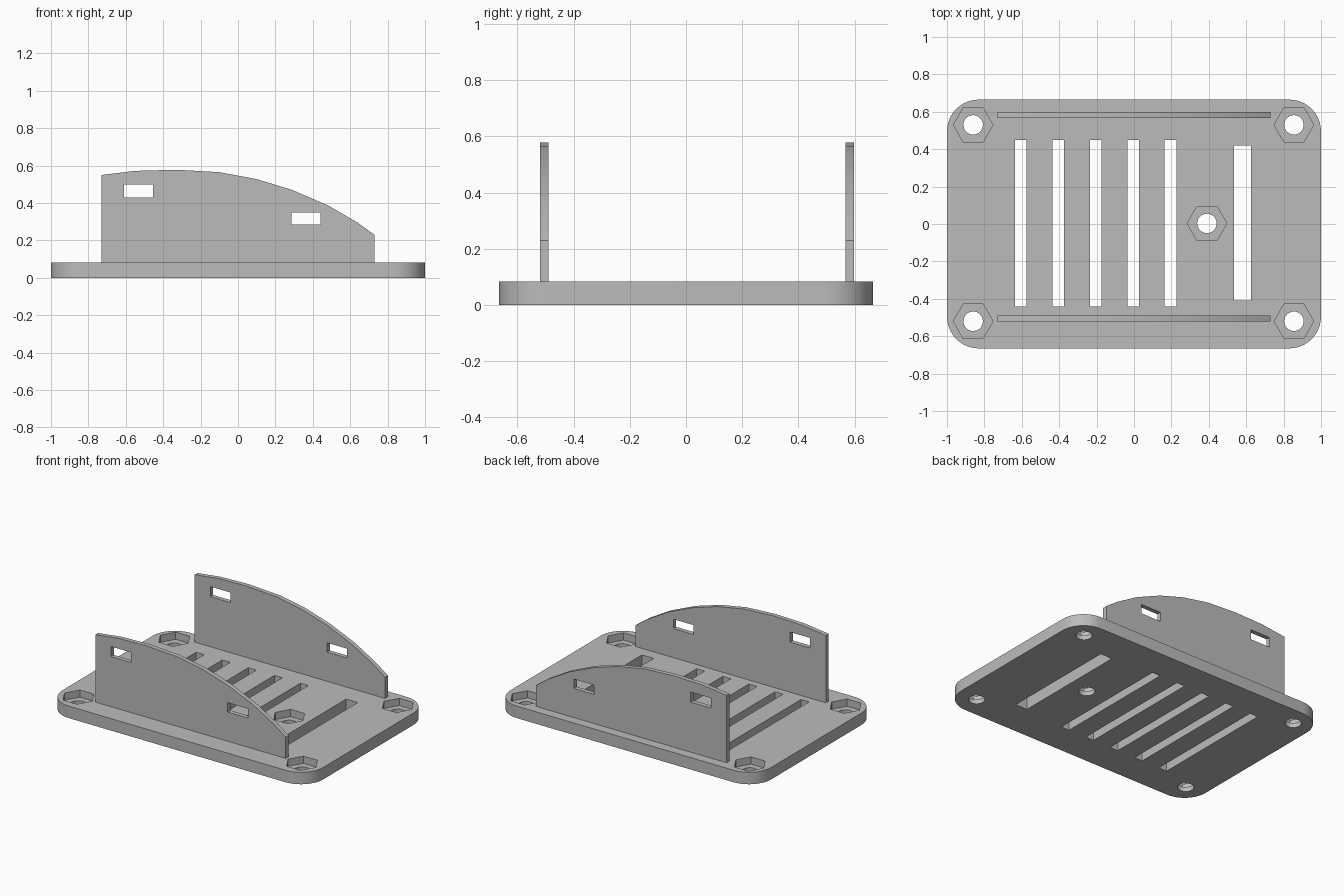
import bpy, bmesh
from math import radians, sin, cos, tau, pi
from mathutils import Vector

if "Cube" in bpy.data.objects:
    bpy.data.objects.remove(bpy.data.objects["Cube"], do_unlink=True)

grey = bpy.data.materials.new("plain_grey")
grey.use_nodes = True
colour = (0.5, 0.5, 0.5, 1)
grey.diffuse_color = colour
grey.node_tree.nodes["Principled BSDF"].inputs["Base Color"].default_value = colour


def prism(name, outlines, lo, hi, upright=False):
    """Extrude flat outlines along z, or along y when upright."""
    bm = bmesh.new()
    for outline in outlines:
        def place(u, v, w):
            return Vector((u, w, v)) if upright else Vector((u, v, w))
        face = bm.faces.new([bm.verts.new(place(u, v, lo)) for u, v in outline])
        step = place(0, 0, hi - lo)
        new = bmesh.ops.extrude_face_region(bm, geom=[face])["geom"]
        bmesh.ops.translate(bm, vec=step, verts=[g for g in new if isinstance(g, bmesh.types.BMVert)])
    # The starting cap is kept, so every prism is closed
    bmesh.ops.recalc_face_normals(bm, faces=bm.faces)
    mesh = bpy.data.meshes.new(name)
    bm.to_mesh(mesh)
    bm.free()
    mesh.materials.append(grey)
    obj = bpy.data.objects.new(name, mesh)
    bpy.context.collection.objects.link(obj)
    return obj


def ring(x, y, r, sides, start=0.0):
    return [(x + r * cos(start + tau * i / sides), y + r * sin(start + tau * i / sides))
            for i in range(sides)]


def box(x0, x1, y0, y1):
    return [(x0, y0), (x1, y0), (x1, y1), (x0, y1)]


def rounded(hx, hy, r, steps=10):
    pts = []
    for q, (sx, sy) in enumerate([(1, 1), (-1, 1), (-1, -1), (1, -1)]):
        for i in range(steps + 1):
            a = pi / 2 * (q + i / steps)
            pts.append((sx * (hx - r) + r * cos(a), sy * (hy - r) + r * sin(a)))
    return pts


def cut(obj, cutter):
    cutter.hide_render = True
    mod = obj.modifiers.new("cut", 'BOOLEAN')
    mod.operation, mod.solver, mod.object = 'DIFFERENCE', 'EXACT', cutter
    bpy.context.view_layer.objects.active = obj
    bpy.ops.object.modifier_apply(modifier=mod.name)
    bpy.data.objects.remove(cutter, do_unlink=True)


def smooth(obj):
    bpy.ops.object.select_all(action='DESELECT')
    obj.select_set(True)
    bpy.context.view_layer.objects.active = obj
    bpy.ops.object.shade_smooth_by_angle(angle=radians(30))


# Base plate with bolt holes, hexagonal nut pockets and vent slots
TOP = 0.083
base = prism("base_plate", [rounded(1, 0.665, 0.17)], 0, TOP)
bolts = [(x, y) for x in (-0.86, 0.855) for y in (-0.52, 0.53)] + [(0.39, 0.003)]
slots = [box(x - 0.031, x + 0.031, -0.44, 0.45) for x in (-0.605, -0.405, -0.205, -0.005, 0.195)]
slots.append(box(0.535, 0.625, -0.41, 0.42))
cut(base, prism("slot_cutter", slots, -0.1, 0.2))
cut(base, prism("bolt_cutter", [ring(x, y, 0.052, 32) for x, y in bolts], -0.1, 0.2))
cut(base, prism("nut_cutter", [ring(x, y, 0.106, 6) for x, y in bolts], 0.033, 0.2))
smooth(base)

# Two upright side walls with a curved top edge and strap windows
arch = [(0.73, 0.23), (0.64, 0.295), (0.48, 0.388), (0.29, 0.47), (0.1, 0.528), (-0.1, 0.565),
        (-0.33, 0.578), (-0.55, 0.572), (-0.73, 0.55)]
profile = [(-0.73, TOP - 0.005), (0.73, TOP - 0.005)] + arch
windows = [box(-0.61, -0.455, 0.43, 0.5), box(0.285, 0.44, 0.285, 0.35)]
for name, y in (("front_wall", -0.52), ("back_wall", 0.568)):
    wall = prism(name, [profile], y, y + 0.031, upright=True)
    cut(wall, prism("window_cutter", windows, y - 0.1, y + 0.1, upright=True))
    smooth(wall)
